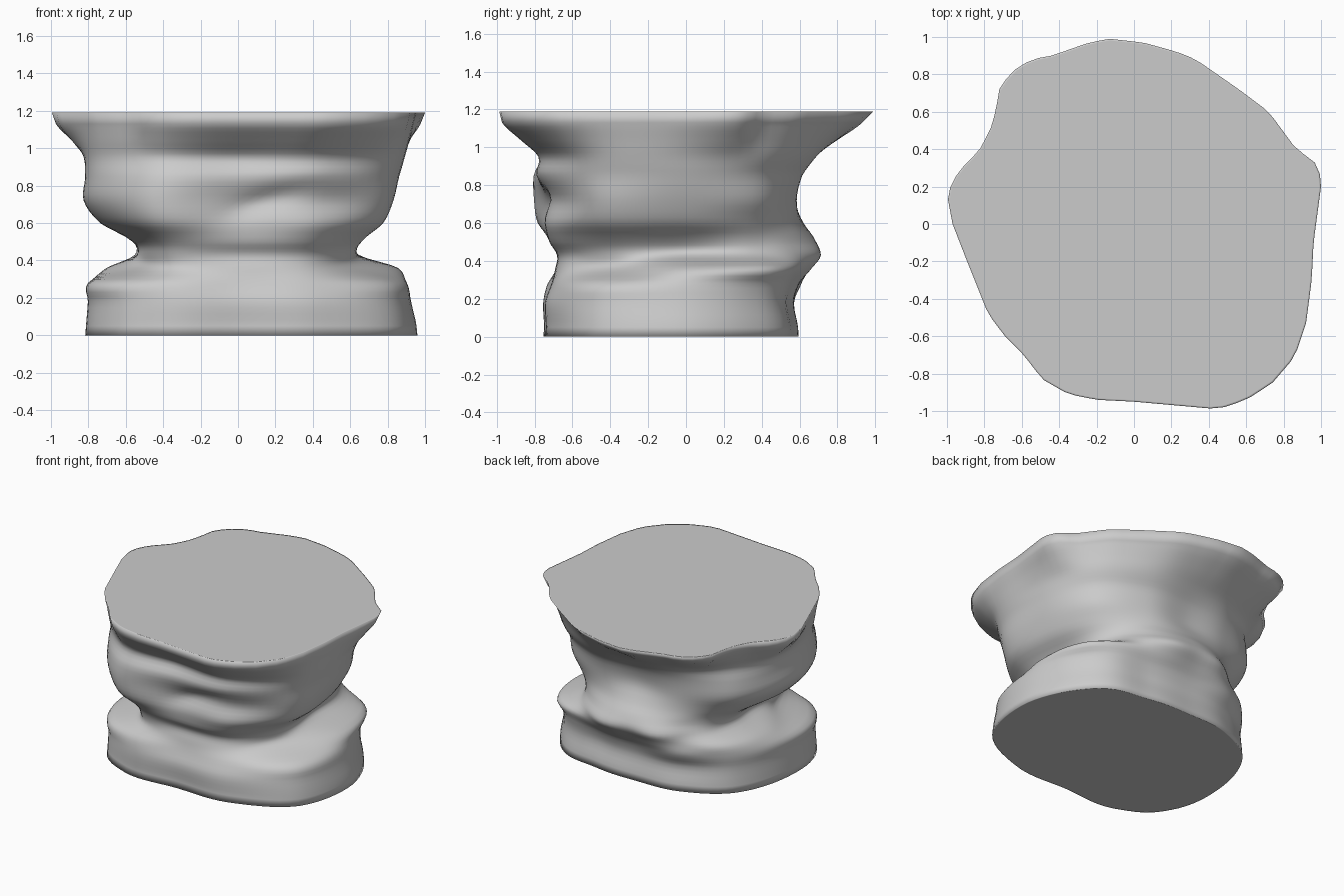
import bpy, bmesh, math

if "Cube" in bpy.data.objects:
    bpy.data.objects.remove(bpy.data.objects["Cube"])

SEG = 96   # points round each ring
SUB = 4    # rings between two profile heights

# Each row: height, then radii every 30 degrees starting at +x, anticlockwise
BASE = [
    (0.05, .95, .85, .66, .59, .65, .75, .80, .88, .84, .73, .83, .98),
    (0.18, .92, .83, .63, .57, .63, .74, .79, .87, .84, .74, .83, .96),
    (0.28, .90, .84, .66, .60, .68, .75, .79, .87, .82, .71, .79, .93),
    (0.36, .85, .88, .72, .66, .69, .73, .70, .64, .73, .69, .74, .73),
    (0.43, .64, .71, .74, .71, .69, .62, .54, .60, .73, .68, .73, .70),
]
BOWL = [
    (0.50, .64, .68, .70, .69, .66, .62, .56, .63, .77, .72, .78, .74),
    (0.60, .75, .72, .66, .62, .64, .70, .73, .80, .88, .74, .83, .86),
    (0.72, .81, .78, .66, .57, .64, .78, .82, .88, .91, .74, .81, .91),
    (0.85, .85, .80, .69, .60, .66, .78, .81, .88, .90, .78, .88, .93),
    (0.95, .88, .85, .76, .68, .71, .77, .82, .87, .86, .75, .88, .96),
]
# Outline of the rim seen from above
RIM = [(1.0, .2), (.99, .31), (.86, .41), (.72, .6), (.56, .72), (.33, .88), (.23, .92), (.05, .97),
       (-.13, .99), (-.24, .97), (-.44, .9), (-.55, .88), (-.66, .81), (-.72, .72), (-.74, .6),
       (-.77, .5), (-.83, .39), (-.94, .28), (-1, .16), (-.97, 0), (-.9, -.18), (-.78, -.48),
       (-.69, -.6), (-.59, -.7), (-.49, -.83), (-.35, -.91), (-.2, -.94), (0, -.95), (.45, -.99),
       (.6, -.94), (.74, -.85), (.86, -.71), (.92, -.53), (.95, -.3), (.96, -.1)]


def spline(a, b, c, d, t):
    return b + .5 * t * (c - a + t * (2 * a - 5 * b + 4 * c - d + t * (3 * (b - c) + d - a)))


def cast(outline):
    # radius of a closed outline at each angle
    out = []
    for i in range(SEG):
        a = 2 * math.pi * i / SEG
        c, s = math.cos(a), math.sin(a)
        best = 0
        for (x1, y1), (x2, y2) in zip(outline, outline[1:] + outline[:1]):
            d1, d2 = c * y1 - s * x1, c * y2 - s * x2
            if d1 * d2 <= 1e-12 and d1 != d2:
                t = d1 / (d1 - d2)
                best = max(best, c * (x1 + t * (x2 - x1)) + s * (y1 + t * (y2 - y1)))
        out.append(best)
    return out


def ring_radii(row):
    # smooth curve through the row's points
    n = len(row)
    p = [(r * math.cos(2 * math.pi * k / n), r * math.sin(2 * math.pi * k / n)) for k, r in enumerate(row)]
    curve = []
    for k in range(n):
        q = [p[(k + j) % n] for j in (-1, 0, 1, 2)]
        curve += [tuple(spline(*(v[ax] for v in q), s / 10) for ax in (0, 1)) for s in range(10)]
    return cast(curve)


def detail(z, i):
    # pleats on the back shelf, slanted dent in the bowl front, fuller base corners
    a = 360 * i / SEG
    w = max(0, 1 - abs(z - .42) / .12) * max(0, 1 - ((a - 100) / 70) ** 2)
    pleat = .012 * w * math.sin(math.radians(a * 11))
    u, v = (a - 281) / 16, (z - .72 - (a - 281) * .004) / .06
    low = min(1, max(0, (.34 - z) / .06))
    corner = .025 * low * sum(math.exp(-((a - c) / 10) ** 2) for c in (42, 224))
    return pleat + corner - .03 * math.exp(-u * u - v * v)


# Key rings from bottom to top, the rim flaring most at the back
rim = cast(RIM)
back = [max(0, math.sin(2 * math.pi * i / SEG)) for i in range(SEG)]
foot = ring_radii(BASE[0][1:])
keys = [(0.0, [r * 1.005 for r in foot])]
keys += [(row[0], ring_radii(row[1:])) for row in BASE + BOWL]
flare = [r * (.985 - .045 * b) for r, b in zip(rim, back)]
keys += [(1.04, [(a + b) / 2 for a, b in zip(keys[-1][1], flare)]), (1.13, flare), (1.19, rim)]

rings = []
last = len(keys) - 1
for k in range(last):
    ids = [max(k - 1, 0), k, k + 1, min(k + 2, last)]
    steps = SUB if 0 < k < last - 1 else 1
    for s in range(steps):
        t = s / steps
        z = keys[k][0] + t * (keys[k + 1][0] - keys[k][0])
        rings.append((z, [spline(*(keys[j][1][i] for j in ids), t) + detail(z, i) for i in range(SEG)]))
rings.append(keys[-1])
# narrow cap borders so the flat ends stay evenly shaded
rings.insert(0, (0.0, [r * .99 for r in rings[0][1]]))
rings.append((1.19, [r * .99 for r in rim]))

# Skin the rings and close both ends
bm = bmesh.new()
loops = [[bm.verts.new((r * math.cos(2 * math.pi * i / SEG), r * math.sin(2 * math.pi * i / SEG), z))
          for i, r in enumerate(rr)] for z, rr in rings]
for lo, hi in zip(loops, loops[1:]):
    for i in range(SEG):
        j = (i + 1) % SEG
        bm.faces.new((lo[i], lo[j], hi[j], hi[i]))
bm.faces.new(loops[0][::-1])
bm.faces.new(loops[-1])
for f in bm.faces:
    f.smooth = True
mesh = bpy.data.meshes.new("pedestal_bowl")
bm.to_mesh(mesh)
bm.free()

grey = bpy.data.materials.new("plain grey")
grey.diffuse_color = (.6, .6, .6, 1)
grey.use_nodes = True
grey.node_tree.nodes["Principled BSDF"].inputs["Base Color"].default_value = grey.diffuse_color
mesh.materials.append(grey)
obj = bpy.data.objects.new("pedestal_bowl", mesh)
bpy.context.collection.objects.link(obj)
